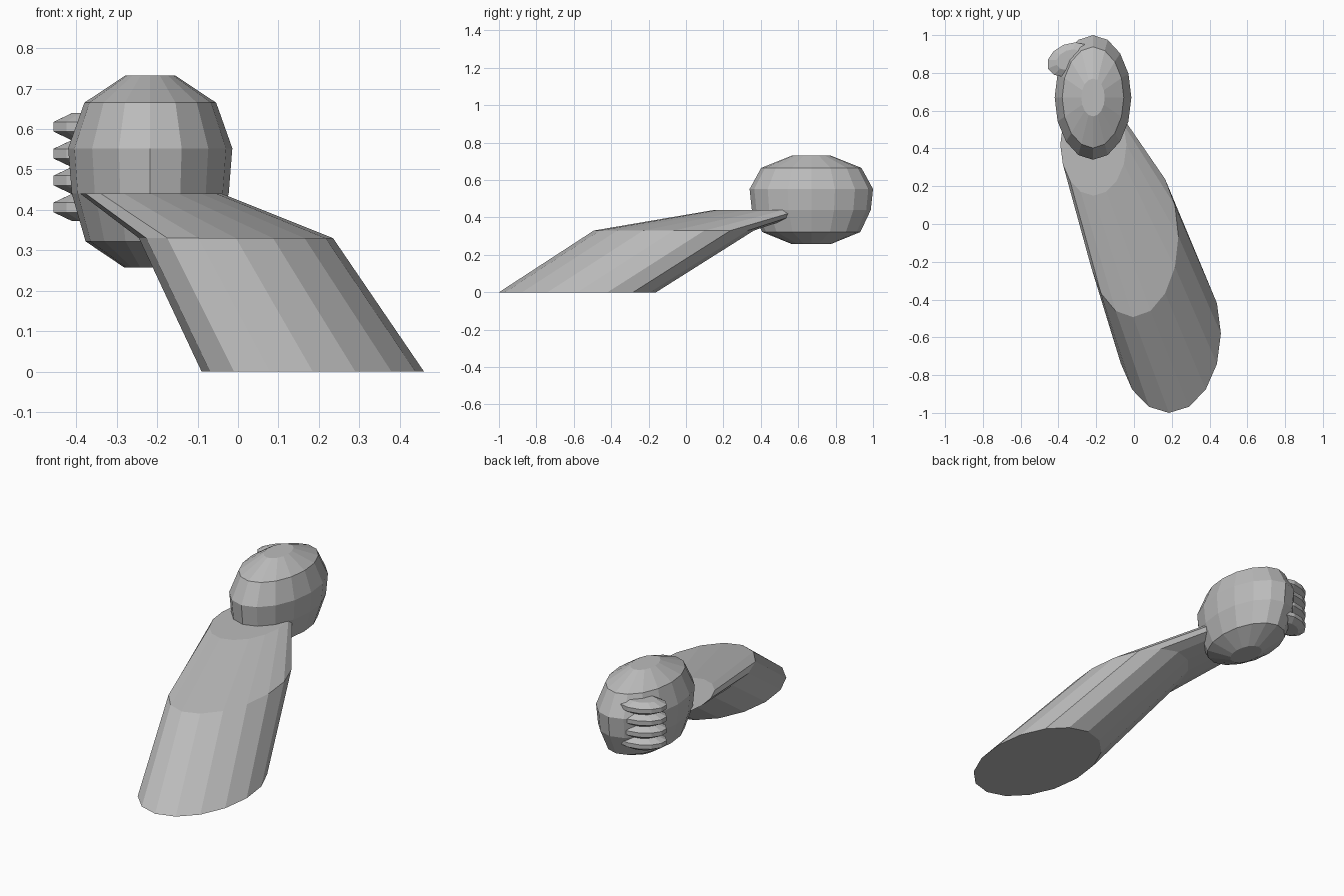
import bpy, math

if "Cube" in bpy.data.objects:
    bpy.data.objects.remove(bpy.data.objects["Cube"])

SIDES = 16
grey = bpy.data.materials.new("plain_grey")
grey.diffuse_color = (0.5, 0.5, 0.5, 1)
grey.use_nodes = True
grey.node_tree.nodes["Principled BSDF"].inputs["Base Color"].default_value = grey.diffuse_color


def loft(name, rings, turn=0.0, sides=SIDES):
    """Capped stack of level ellipses: (cx, cy, z, rx, ry)."""
    verts, faces = [], []
    c, s = math.cos(turn), math.sin(turn)
    for cx, cy, z, rx, ry in rings:
        for i in range(sides):
            a = 2 * math.pi * i / sides
            u, v = rx * math.cos(a), ry * math.sin(a)
            verts.append((cx + u * c - v * s, cy + u * s + v * c, z))
    for k in range(len(rings) - 1):
        for i in range(sides):
            j = (i + 1) % sides
            lo, hi = k * sides, (k + 1) * sides
            faces.append((lo + i, lo + j, hi + j, hi + i))
    faces.append(tuple(reversed(range(sides))))
    faces.append(tuple(range((len(rings) - 1) * sides, len(rings) * sides)))
    mesh = bpy.data.meshes.new(name)
    mesh.from_pydata(verts, [], faces)
    mesh.materials.append(grey)
    obj = bpy.data.objects.new(name, mesh)
    bpy.context.collection.objects.link(obj)
    return obj


# Slanted forearm, narrowing towards the wrist
loft("forearm", [
    (0.185, -0.58, 0.0, 0.275, 0.42),
    (-0.005, -0.065, 0.33, 0.24, 0.428),
    (-0.215, 0.42, 0.44, 0.175, 0.27),
])

# Rounded fist
FX, FY = -0.217, 0.67
loft("fist", [(FX, FY, z, rx, ry) for z, rx, ry in (
    (0.258, 0.065, 0.105),
    (0.322, 0.160, 0.262),
    (0.440, 0.194, 0.318),
    (0.552, 0.203, 0.330),
    (0.665, 0.163, 0.268),
    (0.732, 0.062, 0.100),
)])

# Four curled fingers stacked on the side of the fist
for n in range(4):
    z = 0.406 + 0.0665 * n
    loft(f"finger_{n + 1}", [
        (-0.34, 0.87, z + dz, 0.125 * k, 0.085 * k)
        for dz, k in ((-0.034, 0.6), (-0.012, 1.0), (0.012, 1.0), (0.034, 0.6))
    ], turn=math.radians(22), sides=12)
